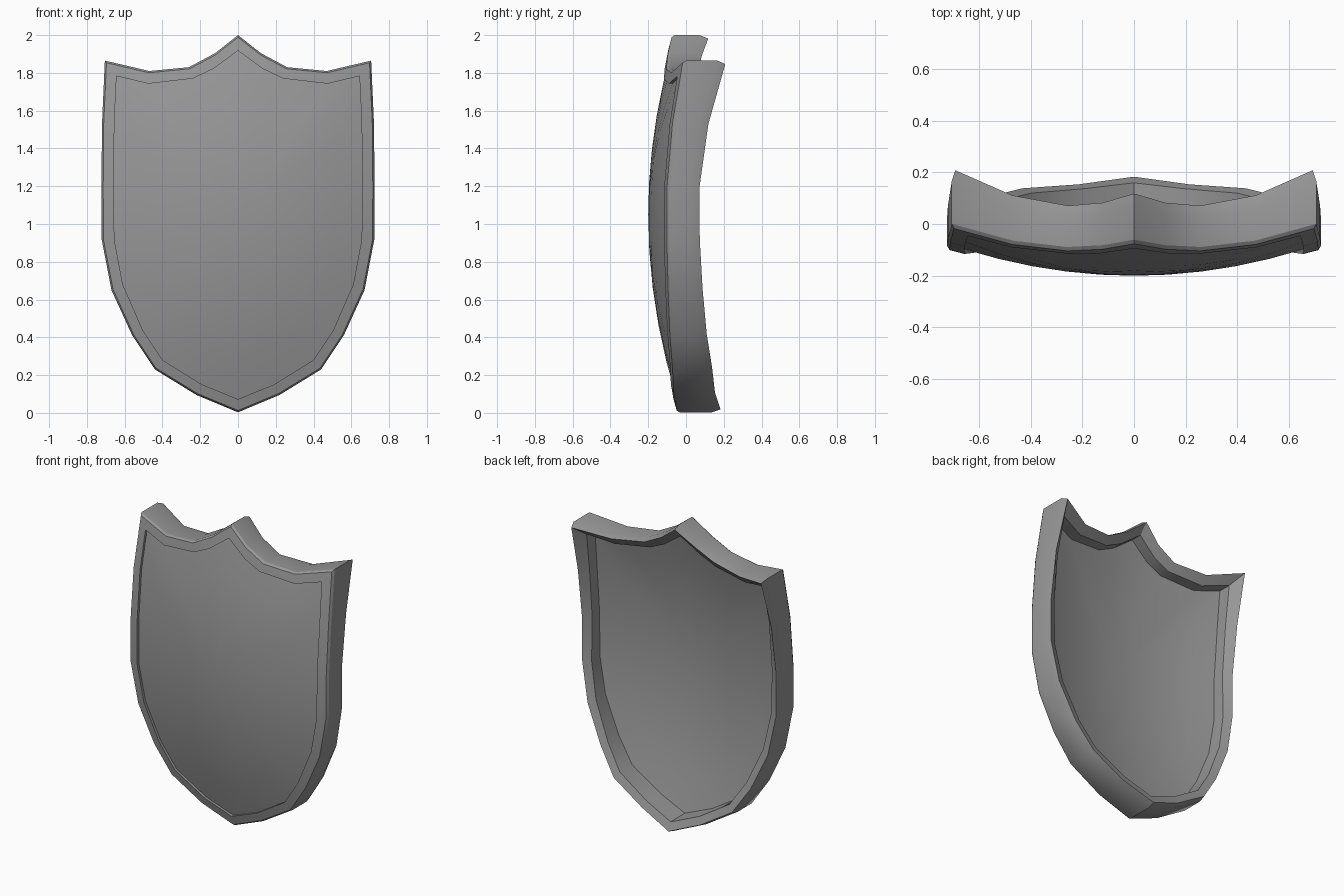
import bpy, bmesh, math

if "Cube" in bpy.data.objects:
    bpy.data.objects.remove(bpy.data.objects["Cube"])

# Half outlines (x, z) of the rim, from top point round to bottom tip
OUTER = [(0, 2.0), (.12, 1.905), (.26, 1.83), (.47, 1.81), (.705, 1.865), (.72, 1.53), (.723, 1.2),
         (.722, .92), (.67, .65), (.56, .41), (.44, .23), (.22, .095), (0, .003)]
INNER = [(0, 1.918), (.13, 1.822), (.24, 1.77), (.475, 1.743), (.643, 1.783), (.655, 1.53), (.656, 1.2),
         (.655, .92), (.61, .68), (.505, .44), (.40, .28), (.19, .15), (0, .073)]

# Plain dark grey surface
grey = bpy.data.materials.new("grey")
grey.diffuse_color = (.31, .31, .31, 1)
grey.use_nodes = True
grey.node_tree.nodes["Principled BSDF"].inputs["Base Color"].default_value = grey.diffuse_color


def mirror(half):
    return half + [(-x, z) for x, z in half[-2:0:-1]]


# Curved sheets y(x, z): front, outer edge of the back, inner edge of the back
def front(x, z):
    return -.2 + .19 * x * x + .14 * (z - 1.05) ** 2


def back(x, z):
    d = z - 1.05
    return -.085 + .305 * x * x + .243 * d * d - .009 * d


def back_inner(x, z):
    d = z - 1.05
    return -.06 + .235 * x * x + .196 * d * d - .033 * d


def loft(name, rings, closed):
    """Bridge successive rings of points into a surface."""
    bm = bmesh.new()
    loops = [[bm.verts.new(p) for p in ring] for ring in rings]
    pairs = list(zip(loops, loops[1:]))
    if closed:
        pairs.append((loops[-1], loops[0]))
    for a, b in pairs:
        for i in range(len(a)):
            j = (i + 1) % len(a)
            bm.faces.new((a[i], a[j], b[j], b[i]))
    bmesh.ops.remove_doubles(bm, verts=bm.verts, dist=1e-5)
    bmesh.ops.recalc_face_normals(bm, faces=bm.faces)
    me = bpy.data.meshes.new(name)
    bm.to_mesh(me)
    bm.free()
    me.materials.append(grey)
    ob = bpy.data.objects.new(name, me)
    bpy.context.collection.objects.link(ob)
    bpy.ops.object.select_all(action='DESELECT')
    ob.select_set(True)
    bpy.context.view_layer.objects.active = ob
    bpy.ops.object.shade_smooth_by_angle(angle=math.radians(30))


outer, inner = mirror(OUTER), mirror(INNER)


# Rim: chamfered cross-section swept round the outline
def rim_ring(t, surface, dy):
    pts = [(a[0] + (b[0] - a[0]) * t, a[1] + (b[1] - a[1]) * t) for a, b in zip(outer, inner)]
    return [(x, surface(x, z) + dy, z) for x, z in pts]


section = [(1, front, 0), (.14, front, 0), (0, front, .013),
           (0, back, -.055), (.22, back, 0), (1, back_inner, 0)]
loft("rim", [rim_ring(*s) for s in section], True)


# Panel: domed plate set slightly back inside the rim
def panel_ring(s, thick):
    pts = [(x * s, 1.05 + (z - 1.05) * s) for x, z in inner]
    return [(x, front(x, z) + .018 * s * s + thick, z) for x, z in pts]


steps = [0, .2, .4, .6, .8, 1.005]
loft("panel", [panel_ring(s, 0) for s in steps] +
     [panel_ring(s, .06) for s in reversed(steps)], False)
